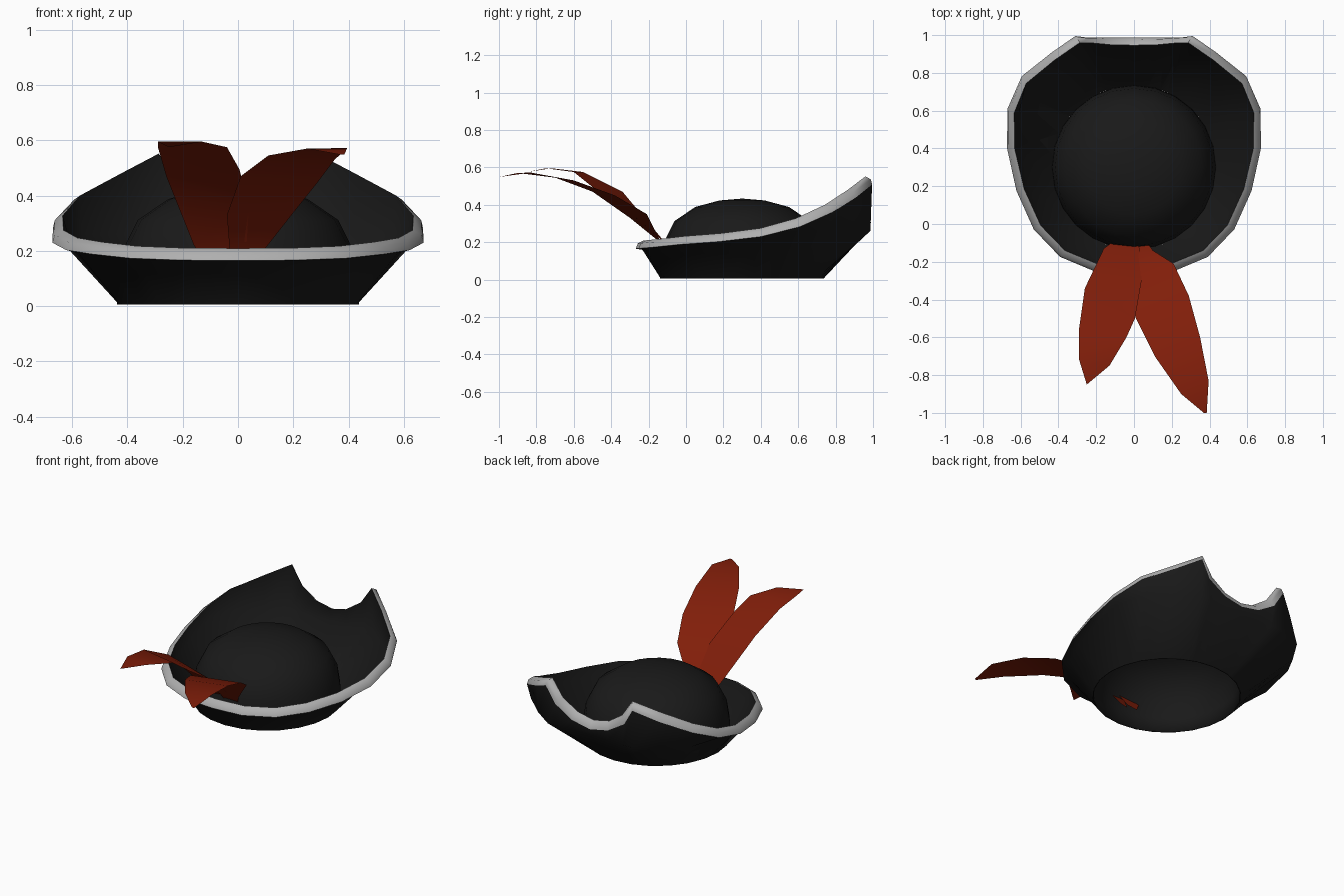
import bpy, bmesh, math
from mathutils import Vector

cube = bpy.data.objects.get("Cube")
if cube:
    bpy.data.objects.remove(cube)


def material(name, color):
    m = bpy.data.materials.new(name)
    m.use_nodes = True
    m.diffuse_color = (*color, 1)
    m.node_tree.nodes["Principled BSDF"].inputs["Base Color"].default_value = (*color, 1)
    return m


black = material("black felt", (0.01, 0.01, 0.01))
silver = material("silver trim", (0.43, 0.43, 0.43))
red = material("feather red", (0.22, 0.013, 0.003))


def loft(name, rings, mat, closed=True, angle=40, thickness=0):
    """Skin a list of point rings with quads."""
    bm = bmesh.new()
    rows = [[bm.verts.new(p) for p in ring] for ring in rings]
    n = len(rows[0])
    for a, b in zip(rows, rows[1:]):
        for i in range(n if closed else n - 1):
            j = (i + 1) % n
            bm.faces.new((a[i], a[j], b[j], b[i]))
    bmesh.ops.remove_doubles(bm, verts=bm.verts, dist=0.0005)
    mesh = bpy.data.meshes.new(name)
    bm.to_mesh(mesh)
    bm.free()
    mesh.materials.append(mat)
    ob = bpy.data.objects.new(name, mesh)
    bpy.context.collection.objects.link(ob)
    bpy.ops.object.select_all(action="DESELECT")
    ob.select_set(True)
    bpy.context.view_layer.objects.active = ob
    bpy.ops.object.shade_smooth_by_angle(angle=math.radians(angle))
    if thickness:
        mod = ob.modifiers.new("thickness", "SOLIDIFY")
        mod.thickness = thickness
        mod.offset = 0
    return ob


CENTER = Vector((0, 0.3, 0))
RADIUS = 0.435

# Rim path: front centre round to the back notch, then mirrored
half = [(0, -.25, .187), (.2, -.235, .188), (.38, -.16, .195), (.515, -.02, .21),
        (.605, .18, .225), (.655, .4, .252), (.655, .6, .305), (.585, .765, .38),
        (.43, .89, .46), (.3, .98, .53), (.23, .975, .42), (.12, .97, .35), (0, .97, .325)]
rim = [Vector(p) for p in half]
rim += [Vector((-p.x, p.y, p.z)) for p in rim[-2:0:-1]]

# Rings of the upturned brim, with a trim band sloping up and inward at its edge
base, outer, low, mid, high, inner = [], [], [], [], [], []
for i, p in enumerate(rim):
    radial = p - CENTER
    radial.z = 0
    radial.normalize()
    along = (rim[(i + 1) % len(rim)] - rim[i - 1]).normalized()
    out = (radial - along * radial.dot(along)).normalized()
    up = out.cross(along)
    foot = CENTER + radial * RADIUS + Vector((0, 0, 0.005))
    back = min(max((p.y - 0.5) / 0.35, 0), 1)
    bulge = foot.lerp(p, 0.85 + 0.17 * back)
    bulge.z = min(0.85 * p.z, 0.26)
    base.append(foot)
    outer.append(bulge)
    low.append(p + out * 0.018 - up * 0.022)
    mid.append(p + out * 0.008 + up * 0.006)
    high.append(p - out * 0.024 + up * 0.022)
    inner.append(bulge - radial * 0.02)
loft("brim_outside", [base, outer, low], black, angle=50)
loft("brim_trim", [low, mid, high], silver, angle=60)
loft("brim_lining", [high, inner, base], black, angle=50)

# Domed crown
profile = [(.435, .005), (.43, .1), (.415, .2), (.36, .31), (.25, .385), (.12, .42), (0, .43)]
SIDES = 24
turns = [2 * math.pi * i / SIDES for i in range(SIDES)]
crown = [[CENTER + Vector((r * math.cos(t), r * math.sin(t), z)) for t in turns]
         for r, z in profile]
loft("crown", crown, black, angle=60, thickness=0.006)

# Feathers: pairs of edge points from quill to tip
right_feather = [((-.08, -.07, .1), (0, -.06, .1)),
                 ((-.16, -.13, .22), (.03, -.13, .21)),
                 ((-.26, -.34, .47), (.04, -.3, .36)),
                 ((-.29, -.55, .575), (.005, -.5, .495)),
                 ((-.29, -.72, .595), (-.04, -.6, .575)),
                 ((-.25, -.85, .575), (-.13, -.75, .595))]
left_feather = [((0, -.06, .08), (.05, -.07, .1)),
                ((-.03, -.14, .2), (.1, -.14, .21)),
                ((-.04, -.3, .33), (.21, -.21, .35)),
                ((.01, -.5, .47), (.29, -.38, .45)),
                ((.11, -.7, .545), (.35, -.6, .53)),
                ((.25, -.9, .57), (.395, -.83, .572)),
                ((.37, -1, .548), (.385, -1, .548))]
for name, edges in (("right_feather", right_feather), ("left_feather", left_feather)):
    loft(name, edges, red, closed=False, angle=30)
